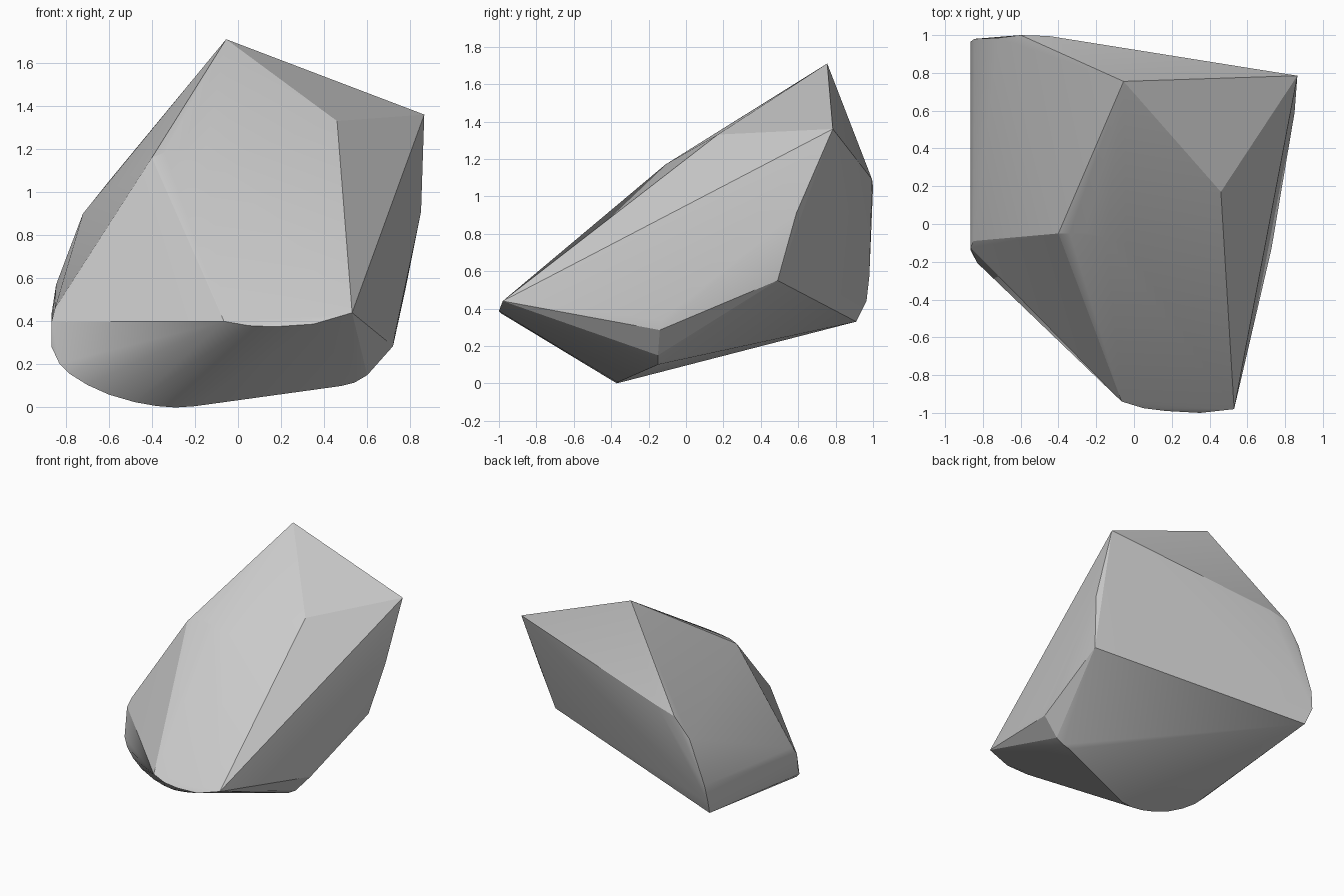
import bpy, bmesh

# Convex faceted rock, defined by its ridges
peak = [(-0.055, 0.755, 1.71), (0.865, 0.785, 1.36), (0.46, 0.17, 1.33)]
shoulder = [(-0.40, -0.05, 1.16), (-0.34, -0.05, 1.185), (-0.26, -0.045, 1.20),
            (-0.15, -0.07, 1.195), (-0.04, -0.11, 1.17)]
front_lip = [(-0.065, -0.94, 0.40), (0.05, -0.975, 0.38), (0.17, -0.99, 0.375),
             (0.35, -1.0, 0.387), (0.53, -0.98, 0.44)]
right_side = [(0.48, -0.15, 0.10), (0.54, -0.15, 0.115), (0.60, -0.15, 0.15),
              (0.72, -0.14, 0.285), (0.728, -0.13, 0.34),
              (0.778, 0.49, 0.55), (0.85, 0.59, 0.91)]
back_left = [(-0.84, 0.91, 0.33), (-0.865, 0.965, 0.44), (-0.845, 0.98, 0.57),
             (-0.72, 0.985, 0.90), (-0.60, 1.0, 1.05), (-0.45, 0.995, 1.09)]
left_side = [(-0.85, -0.09, 0.46), (-0.865, -0.125, 0.40), (-0.865, -0.14, 0.28)]

# Rounded underside: an arc leaning forward as it drops
base_arc = [(x, -0.37 + 0.8 * z, z) for x, z in
            ((-0.83, 0.205), (-0.78, 0.155), (-0.70, 0.105), (-0.60, 0.06),
             (-0.48, 0.025), (-0.38, 0.007), (-0.29, 0.0), (-0.20, 0.006))]

bm = bmesh.new()
for ridge in (peak, shoulder, front_lip, right_side, back_left, left_side, base_arc):
    for p in ridge:
        bm.verts.new(p)
hull = bmesh.ops.convex_hull(bm, input=bm.verts[:])
loose = [v for v in bm.verts if not v.link_faces]
bmesh.ops.delete(bm, geom=loose, context='VERTS')
bmesh.ops.recalc_face_normals(bm, faces=bm.faces[:])

mesh = bpy.data.meshes.new("rock")
bm.to_mesh(mesh)
bm.free()
rock = bpy.data.objects.new("rock", mesh)
bpy.context.collection.objects.link(rock)

# Soften shallow creases, keep the hard ridges
bpy.context.view_layer.objects.active = rock
rock.select_set(True)
bpy.ops.object.shade_smooth_by_angle(angle=0.3)
